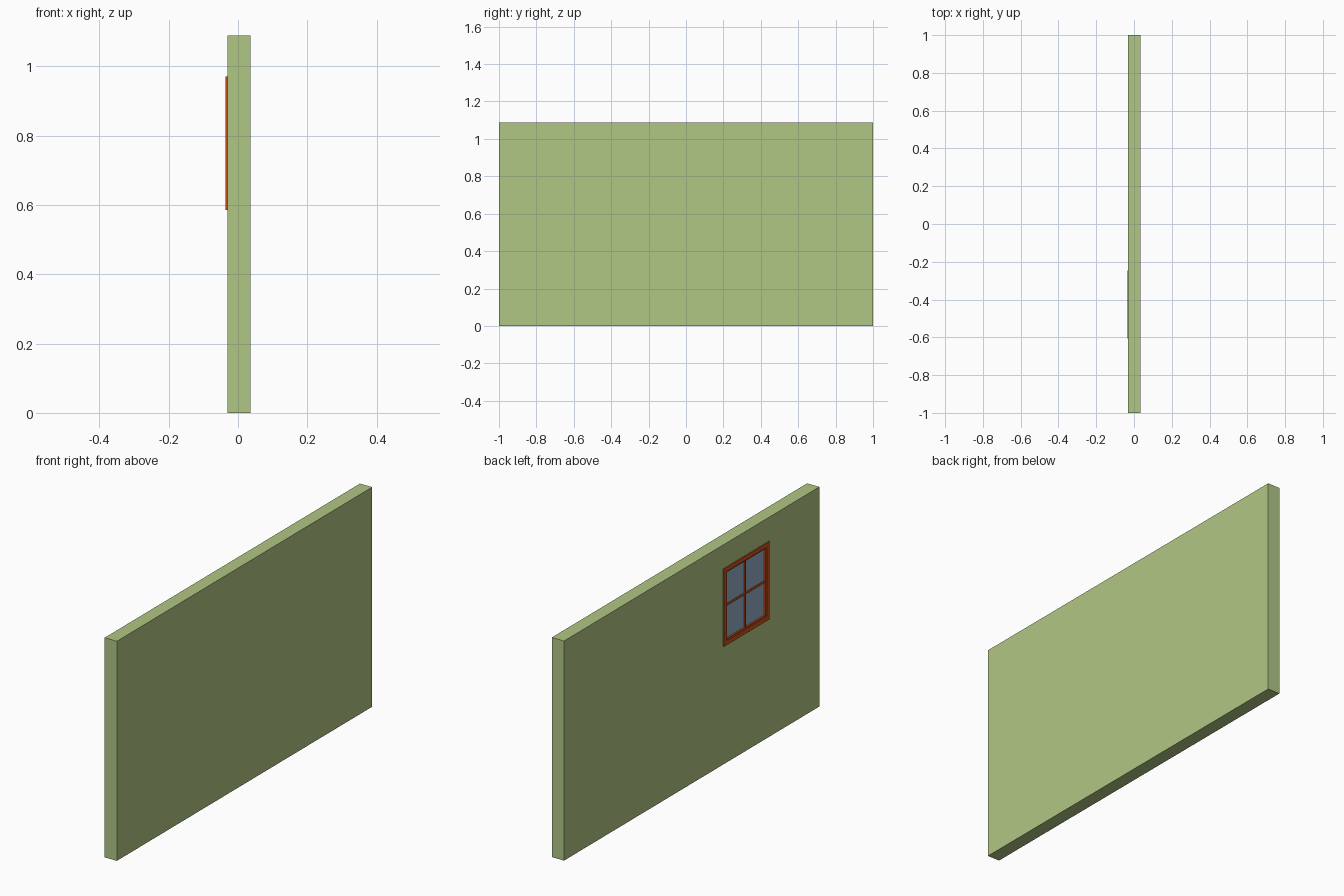
import bpy

if "Cube" in bpy.data.objects:
    bpy.data.objects.remove(bpy.data.objects["Cube"])

def material(name, rgb):
    m = bpy.data.materials.new(name)
    m.diffuse_color = (*rgb, 1)
    m.use_nodes = True
    m.node_tree.nodes["Principled BSDF"].inputs["Base Color"].default_value = m.diffuse_color
    return m

GREEN = material("wall green", (0.44, 0.57, 0.235))
WOOD = material("window wood", (0.60, 0.085, 0.012))
GLASS = material("window glass", (0.29, 0.42, 0.56))

def box(name, x, y, z, mat=None):
    """Box spanning the given (min, max) ranges."""
    bpy.ops.mesh.primitive_cube_add(size=1)
    o = bpy.context.object
    o.name = name
    o.location = [(a + b) / 2 for a, b in (x, y, z)]
    o.scale = [b - a for a, b in (x, y, z)]
    bpy.ops.object.transform_apply(location=True, rotation=False, scale=True)
    if mat:
        o.data.materials.append(mat)
    return o

def frame(name, x, y, z, w):
    """Rectangular frame of width w, made of two jambs and two rails."""
    box(name + "_jamb_a", x, (y[0], y[0] + w), z, WOOD)
    box(name + "_jamb_b", x, (y[1] - w, y[1]), z, WOOD)
    inner = (y[0] + w, y[1] - w)
    box(name + "_bottom_rail", x, inner, (z[0], z[0] + w), WOOD)
    box(name + "_top_rail", x, inner, (z[1] - w, z[1]), WOOD)

def shrink(r, d):
    return (r[0] + d, r[1] - d)

FRONT, FACE, BACK, RECESS = -0.0355, -0.031, 0.0355, -0.018
WY, WZ = (-0.605, -0.247), (0.585, 0.971)

# Wall slab with a shallow recess for the window
wall = box("wall", (FACE, BACK), (-1, 1), (0, 1.089), GREEN)
cutter = box("recess_cutter", (-0.06, RECESS), shrink(WY, 0.012), shrink(WZ, 0.012), GREEN)
cutter.hide_render = True
cutter.hide_viewport = True
cut = wall.modifiers.new("recess", 'BOOLEAN')
cut.operation = 'DIFFERENCE'
cut.solver = 'EXACT'
cut.object = cutter

# Outer casing standing proud of the wall, and the sash set back inside it
frame("casing", (FRONT, FACE), WY, WZ, 0.022)
SY, SZ = shrink(WY, 0.012), shrink(WZ, 0.012)
frame("sash", (-0.031, RECESS), SY, SZ, 0.016)

# Glass pane
GY, GZ = shrink(WY, 0.026), shrink(WZ, 0.026)
box("glass", (-0.023, RECESS), GY, GZ, GLASS)

# Crossing glazing bars
cy, cz = sum(WY) / 2, sum(WZ) / 2
box("vertical_bar", (-0.028, -0.022), (cy - 0.005, cy + 0.005), GZ, WOOD)
box("horizontal_bar", (-0.027, -0.022), GY, (cz - 0.005, cz + 0.005), WOOD)
